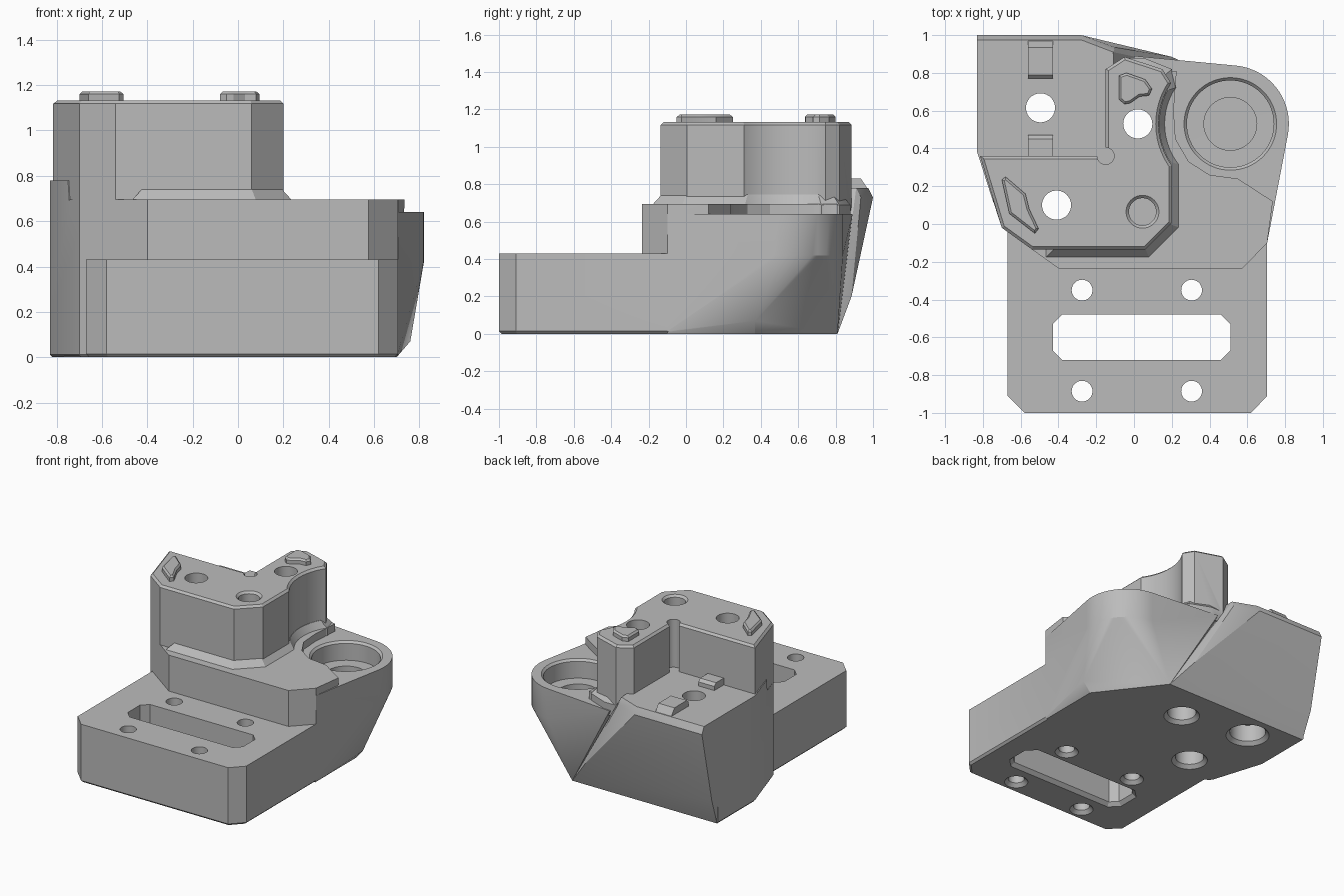
import bpy, bmesh, math
from mathutils import Vector

cube = bpy.data.objects.get("Cube")
if cube:
    bpy.data.objects.remove(cube, do_unlink=True)

grey = bpy.data.materials.new("plain_grey")
grey.use_nodes = True
colour = (0.5, 0.5, 0.5, 1)
grey.diffuse_color = colour
grey.node_tree.nodes["Principled BSDF"].inputs["Base Color"].default_value = colour


def finish(name, bm):
    bmesh.ops.recalc_face_normals(bm, faces=bm.faces)
    mesh = bpy.data.meshes.new(name)
    bm.to_mesh(mesh)
    bm.free()
    mesh.materials.append(grey)
    ob = bpy.data.objects.new(name, mesh)
    bpy.context.collection.objects.link(ob)
    return ob


def inset(points, d):
    """Move every edge of a counter-clockwise outline inward by d."""
    out = []
    for i, p in enumerate(points):
        p = Vector(p)
        a = (p - Vector(points[i - 1])).normalized()
        b = (Vector(points[(i + 1) % len(points)]) - p).normalized()
        na, nb = Vector((-a.y, a.x)), Vector((-b.y, b.x))
        out.append(p + (na + nb) * d / (1 + na.dot(nb)))
    return out


def prism(name, points, levels):
    """Stack insets of an outline; levels are (height, inset)."""
    bm = bmesh.new()
    rings = [[bm.verts.new((p.x, p.y, z)) for p in inset(points, d)] for z, d in levels]
    n = len(points)
    bm.faces.new(rings[0])
    bm.faces.new(rings[-1])
    for low, high in zip(rings, rings[1:]):
        for i in range(n):
            j = (i + 1) % n
            bm.faces.new((low[i], low[j], high[j], high[i]))
    return finish(name, bm)


def hull(name, points):
    bm = bmesh.new()
    for p in points:
        bm.verts.new(p)
    res = bmesh.ops.convex_hull(bm, input=bm.verts)
    junk = {v for v in res["geom_interior"] if isinstance(v, bmesh.types.BMVert)}
    bmesh.ops.delete(bm, geom=list(junk), context="VERTS")
    bmesh.ops.dissolve_limit(bm, angle_limit=0.005, verts=bm.verts, edges=bm.edges)
    return finish(name, bm)


def circle(x, y, r, n=48):
    return [(x + r * math.cos(math.tau * i / n), y + r * math.sin(math.tau * i / n))
            for i in range(n)]


def at(z, points):
    return [(x, y, z) for x, y in points]


def combine(target, other, operation):
    other.hide_render = True
    mod = target.modifiers.new("join", "BOOLEAN")
    mod.operation, mod.solver, mod.object = operation, "MANIFOLD", other
    bpy.context.view_layer.update()
    graph = bpy.context.evaluated_depsgraph_get()
    mesh = bpy.data.meshes.new_from_object(target.evaluated_get(graph))
    target.modifiers.clear()
    target.data = mesh
    bpy.data.objects.remove(other, do_unlink=True)


BOSS = (0.51, 0.53)

# Front mounting plate
body = prism("fixture_body",
             [(-0.58, -1), (0.62, -1), (0.705, -0.91), (0.705, 0.1), (-0.67, 0.1), (-0.67, -0.91)],
             [(0, 0.015), (0.015, 0), (0.43, 0)])

# Middle step
foot = [(-0.83, 0.38), (-0.70, -0.02), (-0.40, -0.235), (0.575, -0.235), (0.705, -0.10),
        (0.70, 0.37), (0.36, 0.81), (-0.83, 0.81)]
middle = hull("middle_step", at(0.012, foot) + at(0, inset(foot, 0.012)) + at(0.695, foot)
              + [(0.735, 0.12, 0.695)])
combine(middle, prism("boss_relief",
                      [(0.55, 0.24), (0.735, 0.12), (1, -0.05), (1, 1), (0.24, 1), (0.21, 0.6),
                       (0.22, 0.45), (0.29, 0.33), (0.4, 0.26)],
                      [(0.64, 0), (0.9, 0)]), "DIFFERENCE")

# Rear block with the sloped back
rear = hull("rear_block",
            at(0, [(-0.82, 0.38), (-0.82, 0.81), (0.36, 0.81), (0, 0.3), (-0.7, 0)])
            + at(0.2, [(-0.83, 0.885), (0.2, 0.885), (-0.83, 0.38)])
            + at(0.73, [(-0.83, 1), (-0.28, 1), (-0.1, 0.935)])
            + at(0.78, [(-0.83, 0.975), (-0.28, 0.975), (-0.11, 0.91), (-0.1, 0.3),
                        (-0.83, 0.38), (-0.75, 0.13)]))

# Round boss blending down to the foot
boss = hull("round_boss",
            at(0.64, circle(*BOSS, 0.31, 64)) + at(0.42, circle(*BOSS, 0.31, 64))
            + at(0, [(0.70, 0.37), (0.36, 0.81), (0.1, 0.5), (0.7, -0.10)])
            + at(0.64, [(0.705, -0.10), (0, 0.89), (0, 0.3)])
            + [(0.76, 0.37, 0.07), (0.705, -0.1, 0.015)])

# Sloped skirt round the tower
skirt = prism("tower_skirt",
              [(-0.47, -0.18), (0.08, -0.18), (0.24, -0.02), (0.24, 0.66), (0.2, 0.82),
               (0.05, 0.88), (-0.2, 0.88), (-0.47, 0.3)],
              [(0.6, 0), (0.69, 0), (0.745, 0.05)])
combine(skirt, prism("skirt_cut", circle(*BOSS, 0.345, 64),
                     [(0.5, 0), (0.69, 0), (0.75, -0.035), (0.8, -0.035)]), "DIFFERENCE")

# L-shaped tower
tower = prism("tower",
              [(-0.815, 0.36), (-0.70, -0.02), (-0.54, -0.135), (0.06, -0.135), (0.2, 0.005),
               (0.2, 0.74), (0.15, 0.82), (-0.05, 0.885), (-0.15, 0.82), (-0.15, 0.36)],
              [(0.55, 0), (1.118, 0), (1.133, 0.015)])
combine(tower, prism("tower_cut", circle(*BOSS, 0.38, 64),
                     [(0.5, 0), (1.118, 0), (1.15, -0.032)]), "DIFFERENCE")
combine(tower, prism("corner_relief", circle(-0.15, 0.36, 0.045, 24),
                     [(0.78, 0), (1.3, 0)]), "DIFFERENCE")

# Ribs on the rear ledge
ribs = [hull("ledge_rib_" + tag,
             [(x, y, z) for x in (-0.56, -0.43) for y, z in side])
        for tag, side in (("back", [(0.975, 0.77), (0.935, 0.83), (0.79, 0.83), (0.77, 0.81), (0.77, 0.77)]),
                          ("front", [(0.34, 0.77), (0.34, 0.83), (0.45, 0.83), (0.47, 0.81), (0.47, 0.77)]))]

for part in [middle, rear, boss, skirt, tower] + ribs:
    combine(body, part, "UNION")

# Plate slot and screw holes
flare = [(-0.1, -0.025), (0, -0.025), (0.025, 0), (1.5, 0)]
combine(body, prism("slot",
                    [(-0.38, -0.72), (0.46, -0.72), (0.51, -0.67), (0.51, -0.53), (0.46, -0.48),
                     (-0.38, -0.48), (-0.43, -0.53), (-0.43, -0.67)], flare), "DIFFERENCE")
for x in (-0.275, 0.305):
    for y in (-0.35, -0.885):
        combine(body, prism("screw_hole", circle(x, y, 0.055, 32), flare), "DIFFERENCE")

# Through holes in tower and ledge
for x, y, wide in ((-0.41, 0.10, 0.02), (0.02, 0.53, 0.02), (-0.495, 0.615, 0.045)):
    combine(body, prism("bolt_hole", circle(x, y, 0.077, 40),
                        [(-0.1, -wide - 0.025), (0, -wide - 0.025), (0.025, -wide), (0.15, -wide),
                         (0.151, 0), (1.5, 0)]), "DIFFERENCE")

# Blind dowel hole and boss bearing seat
combine(body, prism("dowel_hole", circle(0.045, 0.065, 0.072, 40),
                    [(0.85, 0), (1.118, 0), (1.15, -0.032)]), "DIFFERENCE")
combine(body, prism("bearing_seat", circle(*BOSS, 0.23, 64),
                    [(0.44, 0.09), (0.5, 0.09), (0.501, 0), (0.625, 0), (0.655, -0.03)]), "DIFFERENCE")

# Raised pads on the tower
pad_levels = [(1.12, 0), (1.16, 0), (1.172, 0.012)]
pads = [prism("left_pad", [(-0.08, 0.66), (-0.05, 0.635), (-0.02, 0.64), (0.03, 0.675), (0.08, 0.68),
                           (0.095, 0.715), (0.06, 0.765), (-0.04, 0.80), (-0.08, 0.785)], pad_levels),
        prism("right_pad", [(-0.70, 0.235), (-0.66, 0.055), (-0.525, -0.05), (-0.505, -0.025),
                            (-0.555, 0.08), (-0.575, 0.16), (-0.68, 0.25)], pad_levels)]

bpy.ops.object.select_all(action="DESELECT")
for ob in [body] + pads:
    ob.select_set(True)
bpy.context.view_layer.objects.active = body
bpy.ops.object.shade_smooth_by_angle(angle=math.radians(25))
